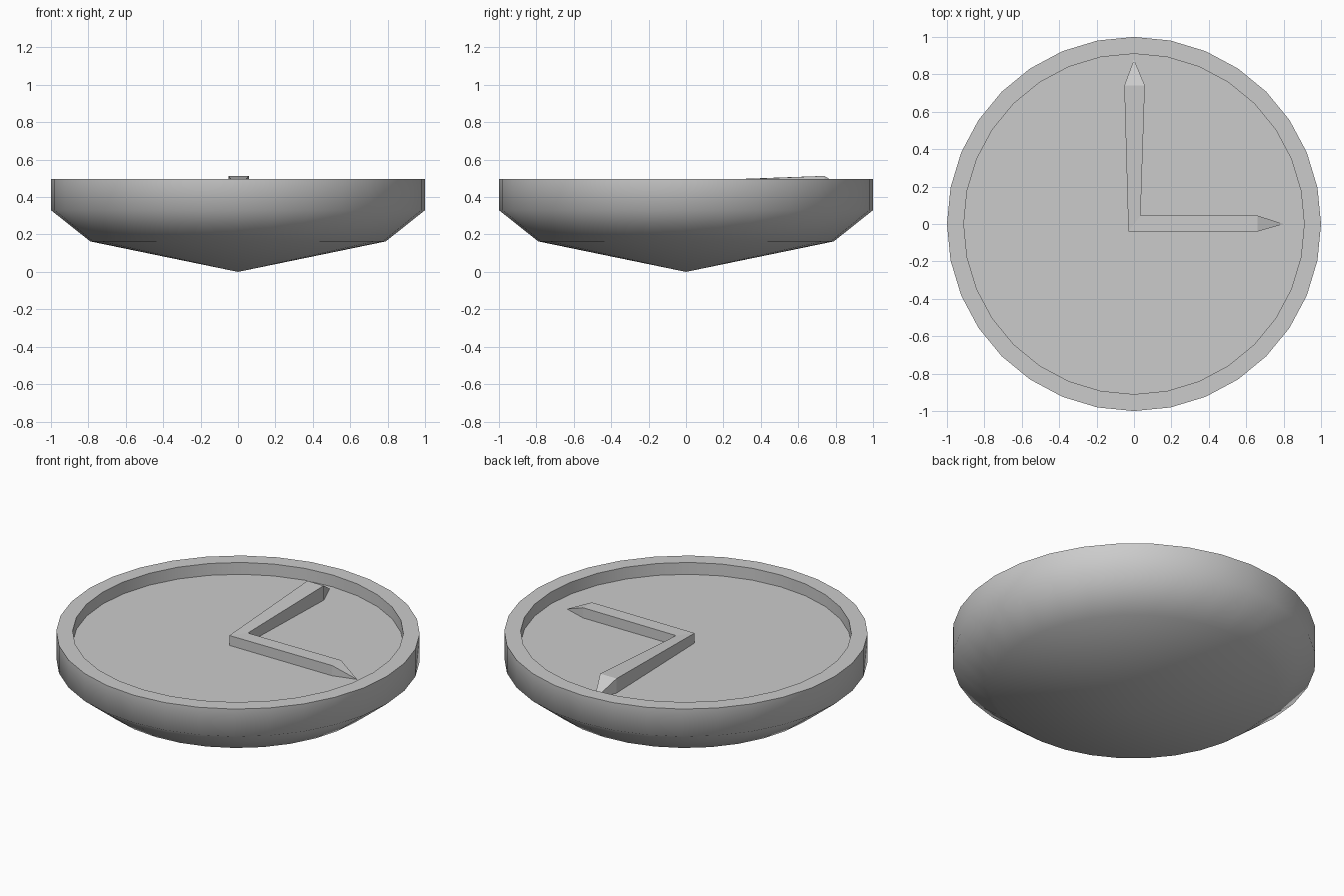
import bpy, bmesh
from math import cos, sin, tau, radians

if "Cube" in bpy.data.objects:
    bpy.data.objects.remove(bpy.data.objects["Cube"])

FLOOR = 0.425
SIDES = 32


def finish(name, bm, angle=None):
    bmesh.ops.recalc_face_normals(bm, faces=bm.faces)
    mesh = bpy.data.meshes.new(name)
    bm.to_mesh(mesh)
    bm.free()
    obj = bpy.data.objects.new(name, mesh)
    bpy.context.collection.objects.link(obj)
    if angle:
        bpy.ops.object.select_all(action='DESELECT')
        obj.select_set(True)
        bpy.context.view_layer.objects.active = obj
        bpy.ops.object.shade_smooth_by_angle(angle=radians(angle))
    return obj


# Bowl-shaped case: revolved profile with pointed base and recessed dial
profile = [(0.79, 0.163), (1.0, 0.33), (1.0, 0.497), (0.91, 0.497), (0.91, FLOOR)]
bm = bmesh.new()
rings = [[bm.verts.new((r * cos(tau * i / SIDES), r * sin(tau * i / SIDES), z))
          for i in range(SIDES)] for r, z in profile]
bottom = bm.verts.new((0, 0, 0))
for i in range(SIDES):
    j = (i + 1) % SIDES
    bm.faces.new((bottom, rings[0][j], rings[0][i]))
    for a, b in zip(rings, rings[1:]):
        bm.faces.new((a[i], a[j], b[j], b[i]))
bm.faces.new(rings[-1])
finish("clock_case", bm, 60)


# Hand: mitred bar with a tip sloping down to the dial
def hand(name, root_a, end_a, tip, end_b, root_b, z_root, z_end):
    bm = bmesh.new()
    top = [bm.verts.new((*p, z)) for p, z in
           ((root_a, z_root), (end_a, z_end), (end_b, z_end), (root_b, z_root))]
    low = [bm.verts.new((*p, FLOOR)) for p in (root_a, end_a, end_b, root_b)]
    point = bm.verts.new((*tip, FLOOR))
    bm.faces.new(top)
    bm.faces.new((top[1], point, top[2]))
    bm.faces.new((low[0], low[1], top[1], top[0]))
    bm.faces.new((low[2], low[3], top[3], top[2]))
    bm.faces.new((low[1], point, top[1]))
    bm.faces.new((point, low[2], top[2]))
    return finish(name, bm)


outer, inner = (-0.03, -0.04), (0.035, 0.045)
hand("hour_hand", outer, (0.66, -0.04), (0.80, 0.0), (0.66, 0.045), inner, 0.485, 0.487)
hand("minute_hand", inner, (0.058, 0.74), (0.0, 0.88), (-0.052, 0.74), outer, 0.485, 0.513)
